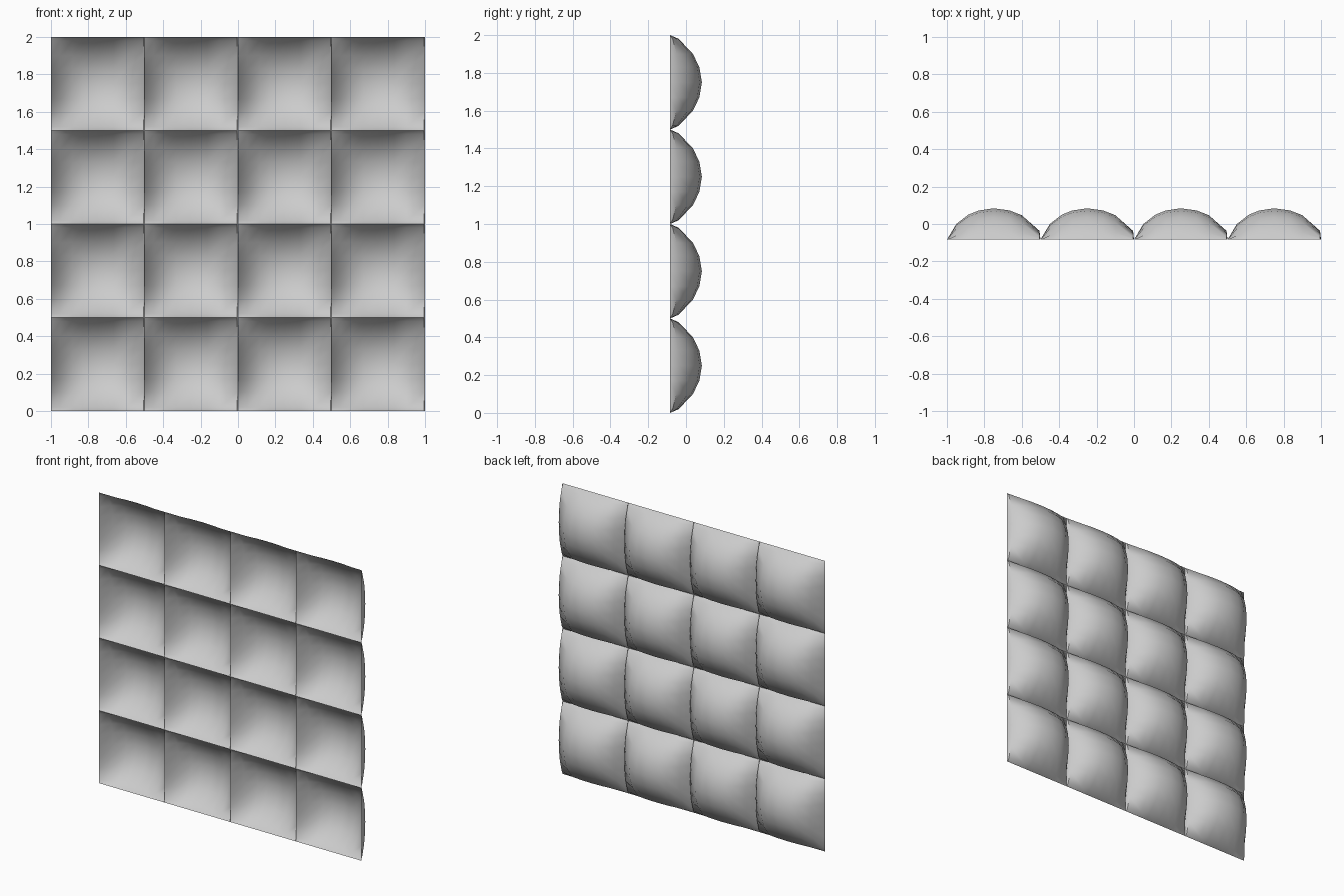
import bpy, bmesh

if "Cube" in bpy.data.objects:
    bpy.data.objects.remove(bpy.data.objects["Cube"])

# Cross-section of one padded tile: offset along the side, relative height
PROFILE_X = [(0, 0), (.05, .5), (.115, .80), (.17, .93), (.25, 1),
             (.335, .93), (.40, .78), (.495, .28), (.5, 0)]
PROFILE_Z = [(0, 0), (.02, .27), (.10, .72), (.17, .92), (.25, 1),
             (.33, .92), (.40, .72), (.48, .27), (.5, 0)]
BASE, DEPTH, TILE, COUNT = -0.084, 0.168, 0.5, 4


def make_tile(bm, x0, z0):
    """Open-fronted pillow shell bulging towards the back (+y)."""
    grid = [[bm.verts.new((x0 + x, BASE + DEPTH * f * g, z0 + z))
             for z, g in PROFILE_Z] for x, f in PROFILE_X]
    for i in range(len(PROFILE_X) - 1):
        for j in range(len(PROFILE_Z) - 1):
            bm.faces.new((grid[i][j], grid[i][j + 1],
                          grid[i + 1][j + 1], grid[i + 1][j]))


# Padded panel: four by four tiles sharing their seams
bm = bmesh.new()
for col in range(COUNT):
    for row in range(COUNT):
        make_tile(bm, -1 + col * TILE, row * TILE)
bmesh.ops.remove_doubles(bm, verts=bm.verts, dist=0.0005)

mesh = bpy.data.meshes.new("padded_panel")
bm.to_mesh(mesh)
bm.free()
panel = bpy.data.objects.new("padded_panel", mesh)
bpy.context.collection.objects.link(panel)

# Smooth pillows with crisp seams
bpy.context.view_layer.objects.active = panel
panel.select_set(True)
bpy.ops.object.shade_smooth_by_angle(angle=0.9)
